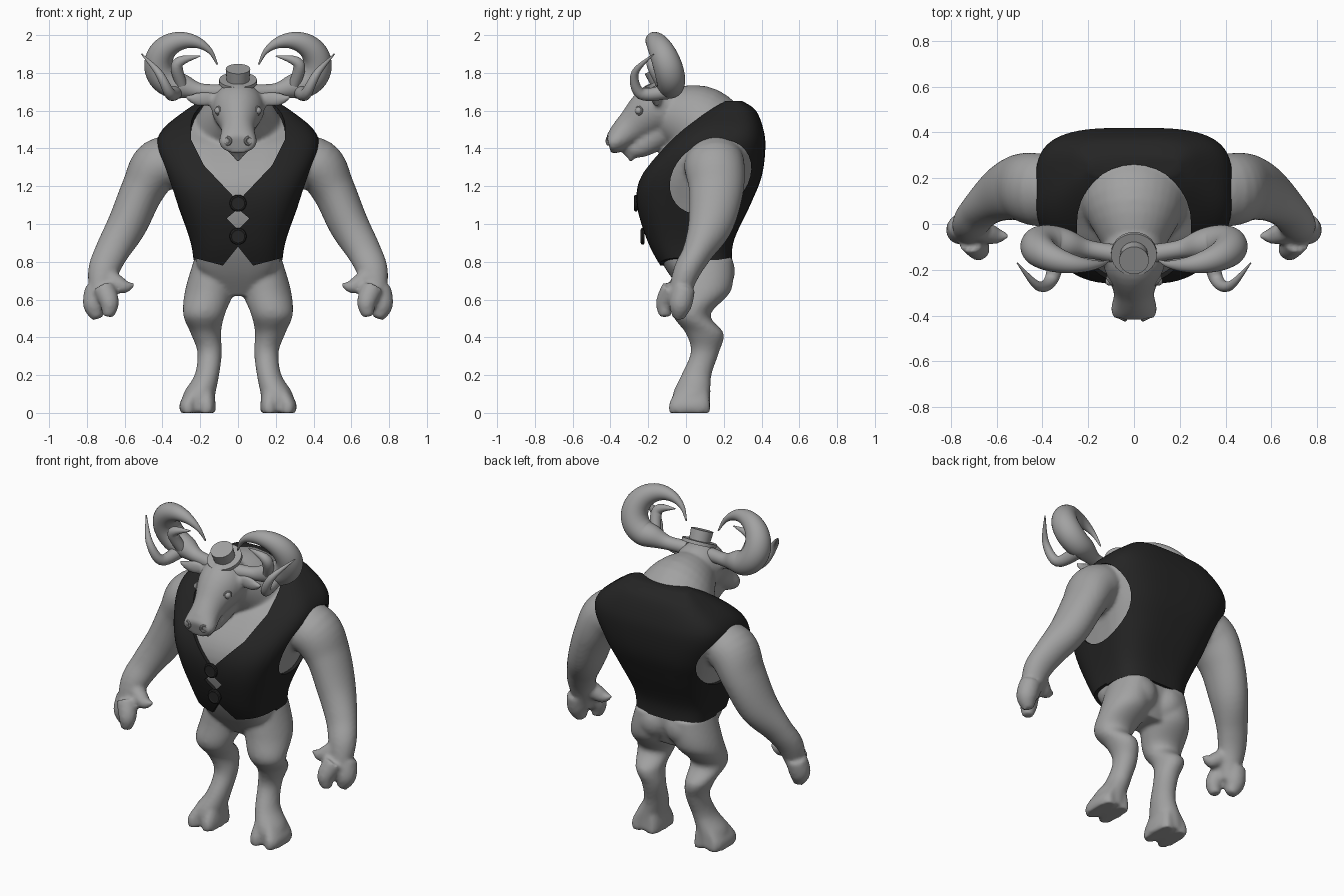
import bpy, bmesh
from math import sin, cos, pi, tau, radians, copysign
from mathutils import Vector, Matrix

cube = bpy.data.objects.get("Cube")
if cube:
    bpy.data.objects.remove(cube, do_unlink=True)

ALONG_X, ALONG_Y = Vector((1, 0, 0)), Vector((0, 1, 0))


def material(name, value):
    mat = bpy.data.materials.new(name)
    mat.use_nodes = True
    colour = (value, value, value, 1)
    mat.diffuse_color = colour
    mat.node_tree.nodes["Principled BSDF"].inputs["Base Color"].default_value = colour
    return mat


HIDE = material("grey hide", .36)
CLOTH = material("black cloth", .018)


def spline(points, steps=6):
    """Smooth interpolation through stations of any dimension."""
    padded = [points[0], *points, points[-1]]
    result = []
    for group in zip(padded, padded[1:], padded[2:], padded[3:]):
        for step in range(steps):
            t = step / steps
            result.append([b + t * ((c - a) + t * (2 * a - 5 * b + 4 * c - d)
                                    + t * t * (3 * (b - c) + d - a)) / 2
                           for a, b, c, d in zip(*group)])
    return result + [list(points[-1])]


def loft(bm, stations, side=ALONG_X, level=False, square=2, segments=32, mirror=False):
    """Tube through (x, y, z, radius along side[, other radius])."""
    path = spline(stations)
    centres = [Vector(station[:3]) for station in path]
    for flip in ((1, -1) if mirror else (1,)):
        rings = []
        for index, (centre, station) in enumerate(zip(centres, path)):
            ahead = centres[min(index + 1, len(path) - 1)]
            behind = centres[max(index - 1, 0)]
            tangent = Vector((0, 0, 1)) if level else (ahead - behind).normalized()
            across = (side - tangent * side.dot(tangent)).normalized()
            other = tangent.cross(across)
            ring = []
            for k in range(segments):
                c, s = cos(tau * k / segments), sin(tau * k / segments)
                spot = (centre + across * station[3] * copysign(abs(c) ** (2 / square), c)
                        + other * station[-1] * copysign(abs(s) ** (2 / square), s))
                ring.append(bm.verts.new((spot.x * flip, spot.y, spot.z)))
            rings.append(ring)
        for lower, upper in zip(rings, rings[1:]):
            bridge(bm, lower, upper)
        bm.faces.new(rings[0])
        bm.faces.new(rings[-1])


def bridge(bm, first, second):
    for k in range(len(first)):
        bm.faces.new((first[k - 1], first[k], second[k], second[k - 1]))


def shade(mesh, angle):
    mesh.shade_smooth()
    mesh.set_sharp_from_angle(angle=radians(angle))


def finish(name, bm, mat, angle=40):
    bmesh.ops.recalc_face_normals(bm, faces=bm.faces[:])
    mesh = bpy.data.meshes.new(name)
    bm.to_mesh(mesh)
    bm.free()
    mesh.materials.append(mat)
    shade(mesh, angle)
    part = bpy.data.objects.new(name, mesh)
    bpy.context.collection.objects.link(part)
    return part


def prism(axis, start, end, outline):
    """Cutter swept along an axis from an outline in the other two."""
    bm = bmesh.new()
    place = {"x": lambda d, a, b: (d, a, b), "y": lambda d, a, b: (a, d, b),
             "z": lambda d, a, b: (a, b, d)}[axis]
    ends = [[bm.verts.new(place(depth, a, b)) for a, b in outline] for depth in (start, end)]
    for loop in ends:
        bm.faces.new(loop)
    bridge(bm, *ends)
    cutter = finish("cutter", bm, CLOTH)
    cutter.hide_render = True
    return cutter


def both(half):
    """Complete an outline that is symmetric about x = 0."""
    return half + [(-x, z) for x, z in reversed(half) if x > 0]


def ring(bm, centre, normal, radius, thickness, segments=20, sides=8):
    """Small torus facing along normal."""
    turn = Vector(normal).to_track_quat("Z", "Y").to_matrix()
    loops = []
    for i in range(segments):
        a = tau * i / segments
        loop = []
        for j in range(sides):
            b = tau * j / sides
            reach = radius + thickness * cos(b)
            local = Vector((reach * cos(a), reach * sin(a), thickness * sin(b)))
            loop.append(bm.verts.new(Vector(centre) + turn @ local))
        loops.append(loop)
    for i in range(segments):
        bridge(bm, loops[i - 1], loops[i])


# Trunk outline: height, half width, front, back
trunk = [(.75, .23, -.12, .25), (.9, .25, -.2, .25), (1.1, .32, -.26, .34), (1.25, .38, -.24, .4),
         (1.4, .43, -.13, .42), (1.5, .4, -.03, .41), (1.6, .28, .1, .37), (1.65, .2, .2, .3)]


def trunk_stations(inset):
    return [(0, (front + back) / 2, z - inset * (z > 1.4), width - inset, (back - front) / 2 - inset)
            for z, width, front, back in trunk]


# Body: overlapping lofts fused into one skin
bm = bmesh.new()
loft(bm, [(0, .09, .62, .09, .09)] + trunk_stations(.02), level=True, square=3.3)
# neck
loft(bm, [(0, .22, 1.38, .27, .2), (0, .06, 1.53, .22, .21), (0, -.14, 1.6, .11, .12)])
# skull and muzzle
loft(bm, [(0, -.04, 1.62, .11, .11), (0, -.15, 1.61, .14, .14), (0, -.29, 1.51, .09, .09),
          (0, -.37, 1.44, .1, .065), (0, -.41, 1.425, .09, .05)])
# jaw and chin tuft
loft(bm, [(0, -.12, 1.5, .09), (0, -.24, 1.41, .06), (0, -.33, 1.38, .02)])
loft(bm, [(0, -.29, 1.4, .05), (0, -.29, 1.33, .01)])
# ears
loft(bm, [(.1, -.14, 1.67, .02, .03), (.2, -.16, 1.66, .02, .04), (.28, -.17, 1.67, .01, .01)],
     side=ALONG_Y, mirror=True)
# arms
loft(bm, [(.28, .14, 1.33, .13, .15), (.42, .15, 1.31, .14, .16), (.505, .16, 1.18, .115, .145),
          (.585, .13, 1, .105, .12), (.67, .06, .85, .09, .08), (.715, 0, .74, .08, .07),
          (.73, -.05, .58, .05, .05)], mirror=True)
# thumb and two thick fingers
loft(bm, [(.69, -.02, .72, .05), (.61, -.05, .67, .04), (.55, -.05, .68, .01)],
     side=ALONG_Y, mirror=True)
loft(bm, [(.71, -.07, .66, .06), (.68, -.11, .58, .05), (.69, -.11, .51, .03)], mirror=True)
loft(bm, [(.75, -.01, .66, .06), (.76, -.03, .57, .06), (.74, -.04, .5, .03)], mirror=True)
# legs with hocks
loft(bm, [(.12, .1, .82, .11, .15), (.15, .09, .65, .13, .15), (.18, .03, .52, .11, .1),
          (.17, .1, .42, .08, .1), (.15, .1, .32, .065, .075), (.165, .055, .2, .065, .08),
          (.205, .03, .1, .085, .1), (.215, .03, .01, .08, .1)], level=True, mirror=True)
# cloven toes
for x in (.165, .26):
    loft(bm, [(x, .02, 0, .045, .11), (x, .02, .06, .045, .105), (.18, .05, .2, .04, .06)],
         level=True, square=2.4, mirror=True)
# buttocks
for x in (.1, -.1):
    bmesh.ops.create_uvsphere(bm, u_segments=24, v_segments=16, radius=.12,
                              matrix=Matrix.Translation((x, .14, .75)))
body = finish("body", bm, HIDE)
fuse = body.modifiers.new("fuse", "REMESH")
fuse.mode = "VOXEL"
fuse.voxel_size = .012
fuse.use_smooth_shade = True
soften = body.modifiers.new("soften", "SMOOTH")
soften.iterations = 5

# Horns: a broad curl by rule, with a forward prong and an inner tine
bm = bmesh.new()
curl = [(.08, -.13, 1.7, .04), (.2, -.11, 1.705, .04)]
for step in range(11):
    t = step / 10
    angle = radians(270 * t - 90)
    reach = .13 + .05 * t ** 4
    curl.append((.29 + reach * cos(angle), -.13 + .03 * cos(angle) - .04 * sin(angle),
                 1.845 + .9 * reach * sin(angle), .004 + (.06 + .2 * t) * (1 - t) ** 1.4))
loft(bm, curl, side=ALONG_Y, mirror=True)
loft(bm, [(.33, -.1, 1.7, .04), (.36, -.24, 1.69, .03), (.42, -.27, 1.8, .02),
          (.51, -.17, 1.9, .003)], mirror=True)
loft(bm, [(.3, -.13, 1.74, .03), (.32, -.18, 1.85, .03), (.2, -.18, 1.89, .003)],
     side=ALONG_Y, mirror=True)
finish("horns", bm, HIDE)

# Eyes with lids, and nostril rims
bm = bmesh.new()
for s in (1, -1):
    eye = Vector((.105 * s, -.25, 1.6))
    bmesh.ops.create_uvsphere(bm, u_segments=16, v_segments=10, radius=.02,
                              matrix=Matrix.Translation(eye))
    ring(bm, eye, (s, -.7, 0), .02, .006)
    ring(bm, (.055 * s, -.41, 1.44), (s, -2, 0), .018, .008)
finish("eyes_and_nostrils", bm, HIDE)

# Little hat tipped forward
bm = bmesh.new()
tip = Matrix.Translation((0, -.13, 1.755)) @ Matrix.Rotation(radians(24), 4, "X")
for lift, bottom, top, height in ((0, .1, .1, .02), (.035, .06, .065, .075)):
    bmesh.ops.create_cone(bm, cap_ends=True, segments=28, radius1=bottom, radius2=top,
                          depth=height, matrix=tip @ Matrix.Translation((0, 0, lift)))
finish("hat", bm, HIDE)

# Waistcoat: trunk form with neckline, collar, hem, front gap and armholes cut out
bm = bmesh.new()
loft(bm, trunk_stations(0), level=True, square=3.3, segments=64)
vest = finish("waistcoat", bm, CLOTH)
turns = [tau * k / 32 for k in range(32)]
armhole = [(.13 + .21 * cos(a) + .05 * sin(a), 1.25 + .2 * sin(a)) for a in turns]
collar = [(.25 * cos(a), .26 * sin(a)) for a in turns]
cutters = [
    prism("y", -1, .01, both([(0, 1.12), (.18, 1.31), (.25, 1.45), (.25, 1.8)])),
    prism("z", 1.45, 2, collar),
    prism("y", -1, .04, both([(0, .88), (.08, .78), (.25, .825), (.5, .83), (.5, .6)])),
    prism("y", .03, 1, both([(.5, .81), (.5, .6)])),
    prism("y", -1, 0, both([(0, 1.08), (.06, 1.03), (0, .97)])),
    prism("x", .22, 1, armhole),
    prism("x", -1, -.22, armhole)]
for cutter in cutters:
    cut = vest.modifiers.new("cut", "BOOLEAN")
    cut.object = cutter
    cut.operation = "DIFFERENCE"
    cut.solver = "EXACT"
depsgraph = bpy.context.evaluated_depsgraph_get()
tailored = bpy.data.meshes.new_from_object(vest.evaluated_get(depsgraph))
vest.modifiers.clear()
vest.data = tailored
shade(tailored, 35)
for cutter in cutters:
    bpy.data.objects.remove(cutter, do_unlink=True)

# Buttons
bm = bmesh.new()
for place in ((0, -.265, 1.11), (0, -.23, .935)):
    ring(bm, place, -ALONG_Y, .035, .01)
    bmesh.ops.create_cone(bm, cap_ends=True, segments=20, radius1=.035, radius2=.035, depth=.015,
                          matrix=Matrix.Translation(place) @ Matrix.Rotation(pi / 2, 4, "X"))
finish("buttons", bm, CLOTH)
